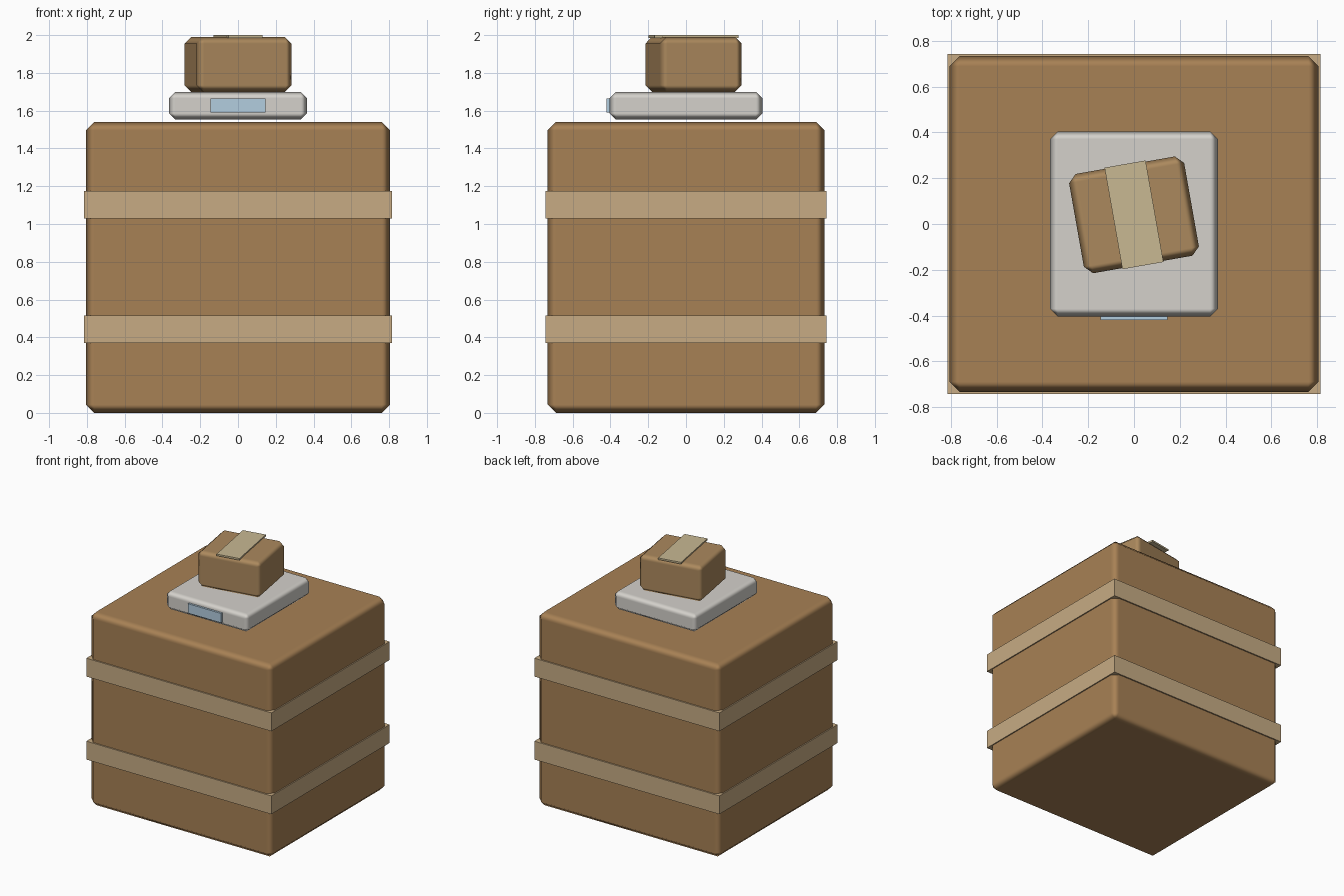
import bpy
from math import radians

if "Cube" in bpy.data.objects:
    bpy.data.objects.remove(bpy.data.objects["Cube"])


def material(name, rgb):
    m = bpy.data.materials.new(name)
    m.diffuse_color = (*rgb, 1.0)
    m.use_nodes = True
    m.node_tree.nodes["Principled BSDF"].inputs["Base Color"].default_value = m.diffuse_color
    return m


cardboard = material("cardboard", (0.39, 0.22, 0.09))
small_cardboard = material("light_cardboard", (0.41, 0.25, 0.11))
tape = material("tape", (0.57, 0.41, 0.23))
pale_tape = material("pale_tape", (0.58, 0.48, 0.29))
white = material("off_white", (0.66, 0.64, 0.60))
blue = material("pale_blue", (0.45, 0.61, 0.74))


def box(name, center, size, mat, chamfer=0.0, turn=0.0):
    bpy.ops.mesh.primitive_cube_add(size=1, location=center)
    ob = bpy.context.object
    ob.name = name
    ob.scale = size
    bpy.ops.object.transform_apply(location=False, rotation=False, scale=True)
    ob.rotation_euler.z = radians(turn)
    ob.data.materials.append(mat)
    if chamfer:
        # Soft single chamfer with flat-looking main faces
        bpy.ops.object.shade_smooth()
        bev = ob.modifiers.new("chamfer", 'BEVEL')
        bev.width = chamfer
        bev.segments = 1
        bev.harden_normals = True
    return ob


# Large carton with two tape bands around it
box("large_carton", (0, 0, 0.77), (1.61, 1.465, 1.54), cardboard, 0.044)
for name, z in (("lower_band", 0.443), ("upper_band", 1.103)):
    box(name, (0, 0, z), (1.628, 1.486, 0.146), tape)

# Flat parcel with a label on its front
box("flat_parcel", (0, 0, 1.626), (0.733, 0.808, 0.147), white, 0.034)
box("parcel_label", (0, -0.01, 1.627), (0.293, 0.82, 0.075), blue)

# Small turned carton with a tape strip over its top
box("small_carton", (0, 0.04, 1.845), (0.51, 0.44, 0.29), small_cardboard, 0.035, 10)
box("top_tape", (0, 0.04, 1.993), (0.182, 0.45, 0.014), pale_tape, 0, 10)
